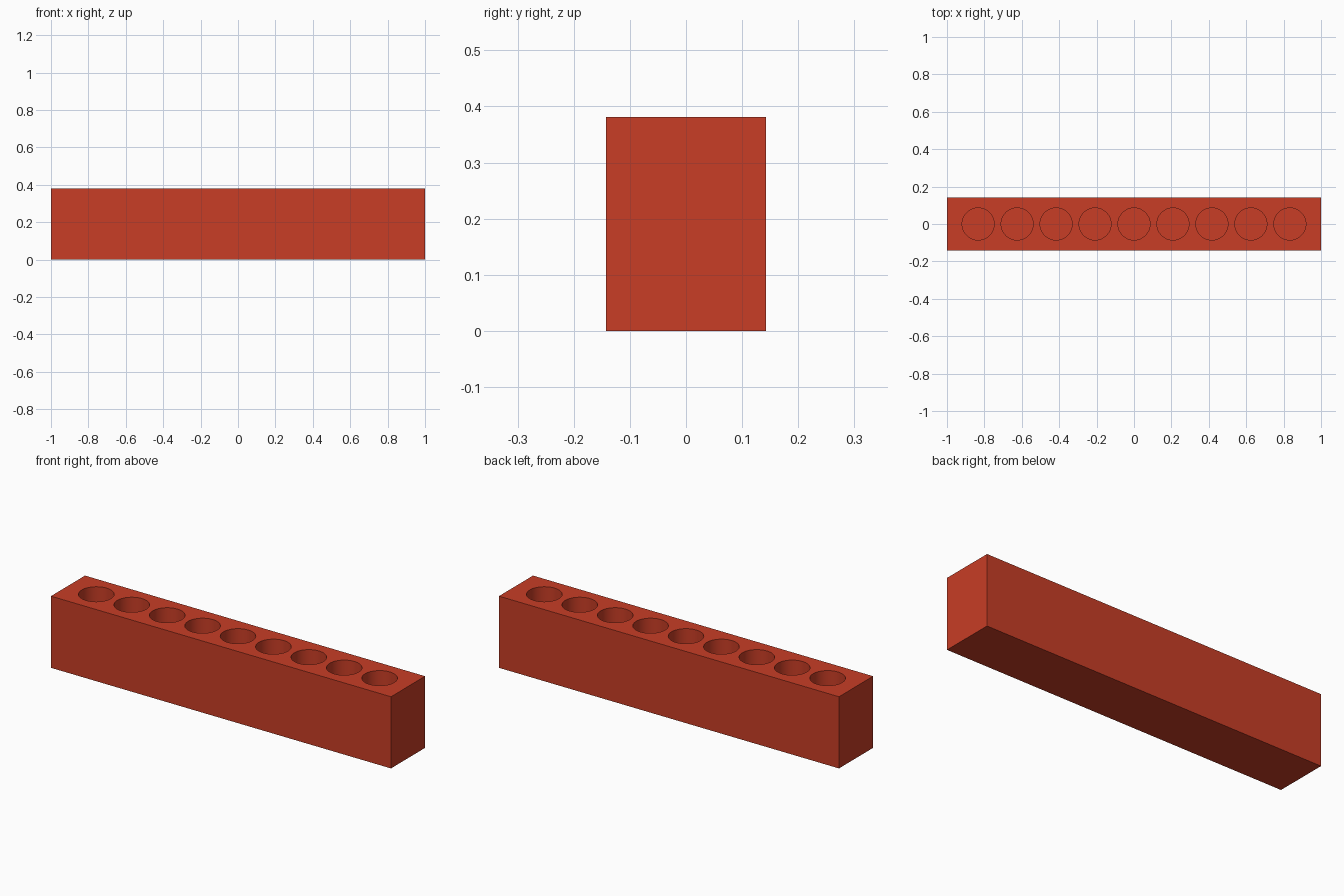
import bpy, bmesh
from mathutils import Matrix

if "Cube" in bpy.data.objects:
    bpy.data.objects.remove(bpy.data.objects["Cube"])

L, W, H = 2.0, 0.286, 0.381
HOLES, PITCH, RADIUS, DEPTH = 9, 0.2083, 0.0857, 0.31


def new_object(name, bm):
    mesh = bpy.data.meshes.new(name)
    bm.to_mesh(mesh)
    bm.free()
    obj = bpy.data.objects.new(name, mesh)
    bpy.context.collection.objects.link(obj)
    return obj


# Solid block standing on the ground
bm = bmesh.new()
bmesh.ops.create_cube(bm, size=1, matrix=Matrix.Translation((0, 0, H / 2)) @ Matrix.Diagonal((L, W, H, 1)))
block = new_object("rack_block", bm)

# Row of round cutters reaching past the top face
bm = bmesh.new()
height = DEPTH + 0.1
for i in range(HOLES):
    x = (i - (HOLES - 1) / 2) * PITCH
    bmesh.ops.create_cone(bm, cap_ends=True, segments=64, radius1=RADIUS, radius2=RADIUS, depth=height,
                          matrix=Matrix.Translation((x, 0, H - DEPTH + height / 2)))
cutter = new_object("hole_cutters", bm)
cutter.hide_render = True

# Cut the blind holes
mod = block.modifiers.new("holes", 'BOOLEAN')
mod.operation = 'DIFFERENCE'
mod.solver = 'EXACT'
mod.object = cutter
bpy.context.view_layer.objects.active = block
block.select_set(True)
cutter.select_set(False)
bpy.ops.object.modifier_apply(modifier=mod.name)
bpy.data.objects.remove(cutter)

# Smooth hole walls, sharp rims
bpy.ops.object.shade_smooth_by_angle()

# Red finish
red = bpy.data.materials.new("red")
red.diffuse_color = (0.58, 0.047, 0.019, 1)
red.use_nodes = True
red.node_tree.nodes["Principled BSDF"].inputs["Base Color"].default_value = red.diffuse_color
block.data.materials.clear()
block.data.materials.append(red)
